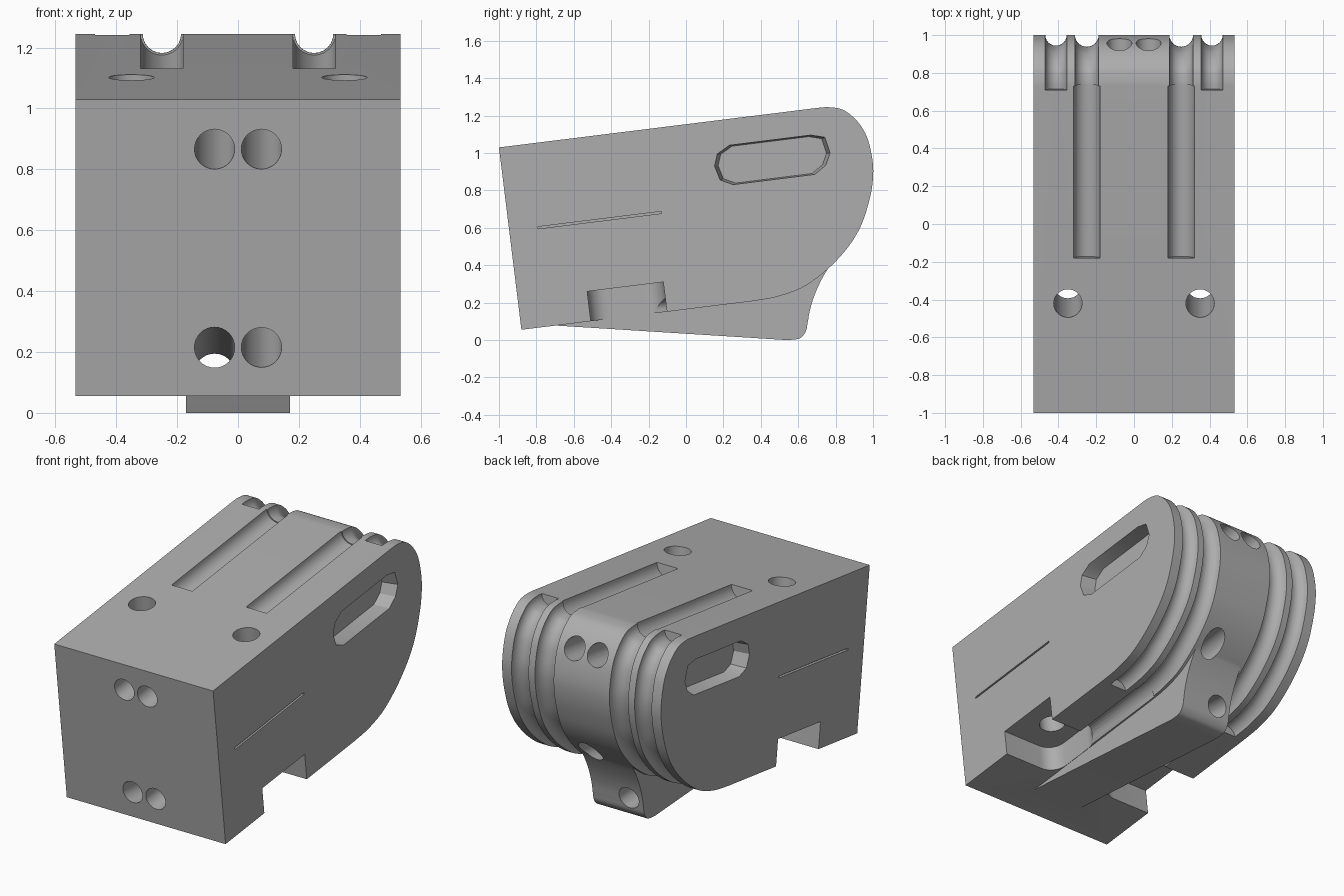
import bpy, bmesh, math
from mathutils import Vector

if "Cube" in bpy.data.objects:
    bpy.data.objects.remove(bpy.data.objects["Cube"], do_unlink=True)

SLOPE = 0.124
AXIS = Vector((0, 1, SLOPE)).normalized()     # long axis of the tilted block
UP = Vector((0, -SLOPE, 1)).normalized()

grey = bpy.data.materials.new("neutral_grey")
grey.use_nodes = True
grey.diffuse_color = (0.42, 0.42, 0.42, 1)
grey.node_tree.nodes["Principled BSDF"].inputs["Base Color"].default_value = (0.42, 0.42, 0.42, 1)


def make(name, bm):
    bmesh.ops.recalc_face_normals(bm, faces=bm.faces)
    mesh = bpy.data.meshes.new(name)
    bm.to_mesh(mesh)
    bm.free()
    mesh.materials.append(grey)
    ob = bpy.data.objects.new(name, mesh)
    bpy.context.scene.collection.objects.link(ob)
    return ob


def loft(name, rings):
    """Skin closed rings of equal length and cap both ends."""
    bm = bmesh.new()
    rows = [[bm.verts.new(p) for p in ring] for ring in rings]
    n = len(rows[0])
    for a, b in zip(rows, rows[1:]):
        for i in range(n):
            bm.faces.new((a[i], a[(i + 1) % n], b[(i + 1) % n], b[i]))
    bm.faces.new(rows[0])
    bm.faces.new(rows[-1])
    return make(name, bm)


def prism(name, pts, x0, x1, shrink=1.0):
    cy = sum(p[0] for p in pts) / len(pts)
    cz = sum(p[1] for p in pts) / len(pts)
    far = [(x1, cy + (y - cy) * shrink, cz + (z - cz) * shrink) for y, z in pts]
    return loft(name, [[(x0, y, z) for y, z in pts], far])


def circle(centre, u, v, r, n=32):
    return [centre + u * (r * math.cos(2 * math.pi * i / n)) + v * (r * math.sin(2 * math.pi * i / n))
            for i in range(n)]


def rod(name, a, b, r):
    a, b = Vector(a), Vector(b)
    d = (b - a).normalized()
    u = d.orthogonal().normalized()
    v = d.cross(u)
    return loft(name, [circle(a, u, v, r), circle(b, u, v, r)])


def sweep(name, path, x, r):
    """Round tube along a side-view path."""
    rings = []
    for i, p in enumerate(path):
        t = Vector(path[min(i + 1, len(path) - 1)]) - Vector(path[max(i - 1, 0)])
        t.normalize()
        rings.append(circle(Vector((x, p[0], p[1])), Vector((1, 0, 0)), Vector((0, -t.y, t.x)), r, 24))
    return loft(name, rings)


def smooth(pts, steps=4):
    """Catmull-Rom refinement of an open path."""
    p = [Vector(q) for q in pts]
    p = [2 * p[0] - p[1]] + p + [2 * p[-1] - p[-2]]
    out = []
    for a, b, c, d in zip(p, p[1:], p[2:], p[3:]):
        for k in range(steps):
            t = k / steps
            out.append(0.5 * (2 * b + (c - a) * t + (2 * a - 5 * b + 4 * c - d) * t ** 2
                              + (3 * b - a - 3 * c + d) * t ** 3))
    return [tuple(q) for q in out] + [tuple(pts[-1])]


def top(y):
    return 1.03 + SLOPE * (y + 1)


def bottom(y):
    return 0.055 + SLOPE * (y + 0.88)


# Main block with rounded back
nose = smooth([(0.71, top(0.71)), (0.76, 1.245), (0.83, 1.235), (0.885, 1.2), (0.935, 1.145),
               (0.975, 1.065), (1.0, 0.935), (0.995, 0.82), (0.97, 0.71), (0.935, 0.61),
               (0.88, 0.515), (0.80, 0.42), (0.71, 0.34), (0.61, 0.275), (0.48, 0.23),
               (0.35, bottom(0.35))])
body = prism("grooved_block", [(-1, 1.03)] + nose + [(-0.88, 0.055)], -0.533, 0.533)

# Central keel under the block
heel = smooth([(0.57, 0.002), (0.61, 0.01), (0.64, 0.045), (0.65, 0.09), (0.665, 0.17),
               (0.695, 0.26), (0.745, 0.36), (0.80, 0.435)])
keel = prism("keel", [(-0.75, 0.081)] + [(0.54, 0)] + heel + [(0.74, 0.5), (-0.6, 0.3)], -0.17, 0.17)

cutters = []
for s in (-1, 1):
    # Rope channels: long inner one, short outer one around the back
    lead_in = [(-0.18, top(-0.18)), (0.73, top(0.73))]
    lead_out = [(0.40, bottom(0.40)), (-0.2, bottom(-0.2))]
    cutters += [sweep("channel_cut", lead_in, s * 0.25, 0.07),
                sweep("channel_cut", lead_out, s * 0.25, 0.07),
                sweep("groove_cut", nose, s * 0.25, 0.063),
                sweep("groove_cut", nose, s * 0.413, 0.057)]

    # Recessed slot in each side
    slot = [(0.15, 0.93), (0.165, 0.995), (0.23, 1.042), (0.67, 1.097), (0.745, 1.085), (0.773, 1.0),
            (0.75, 0.935), (0.69, 0.885), (0.25, 0.83), (0.18, 0.855)]
    cutters.append(prism("slot_cut", slot, s * 0.545, s * 0.44, 0.93))

    # Thin side slit
    slit = [(-0.79, 0.595), (-0.13, 0.677), (-0.13, 0.688), (-0.79, 0.606)]
    cutters.append(prism("slit_cut", slit, s * 0.55, s * 0.48))

    # Rounded pocket open to the side and underside
    c = Vector((0, -0.325, 0.285))
    plan = [(0.6, 0.205)] + [(0.272 - 0.1 * math.sin(a), 0.105 + 0.1 * math.cos(a))
                             for a in [math.pi / 2 * k / 8 for k in range(9)]]
    plan += [(x, -y) for x, y in reversed(plan)]
    cutters.append(loft("pocket_cut", [[c + Vector((s * x, 0, 0)) + AXIS * y + UP * h for x, y in plan]
                                       for h in (0, -0.3)]))

    # Fixing hole from the top into the pocket
    h = Vector((s * 0.35, -0.42, 1.1))
    cutters.append(rod("fixing_hole_cut", h + UP * 0.2, h - UP * 0.95, 0.075))

    # Lengthwise holes, upper pair and lower pair
    a = Vector((s * 0.077, -0.975, 0.867))
    cutters.append(rod("upper_hole_cut", a - AXIS * 0.2, a + AXIS * 2.3, 0.066))
    a = Vector((s * 0.077, -0.9, 0.215))
    d = AXIS if s > 0 else Vector((0, 1, -0.055)).normalized()
    cutters.append(rod("lower_hole_cut", a - d * 0.2, a + d * 2.1, 0.066))


def boolean(op, other):
    m = body.modifiers.new(op, 'BOOLEAN')
    m.operation = op
    m.solver = 'EXACT'
    m.object = other


boolean('UNION', keel)
for cut in cutters:
    boolean('DIFFERENCE', cut)

# Bake the cuts and drop the helpers
bpy.context.view_layer.update()
result = bpy.data.meshes.new_from_object(body.evaluated_get(bpy.context.evaluated_depsgraph_get()))
body.modifiers.clear()
body.data = result
result.materials.clear()
result.materials.append(grey)
for ob in cutters + [keel]:
    bpy.data.objects.remove(ob, do_unlink=True)

bpy.ops.object.select_all(action='DESELECT')
body.select_set(True)
bpy.context.view_layer.objects.active = body
bpy.ops.object.shade_smooth_by_angle(angle=math.radians(30))
